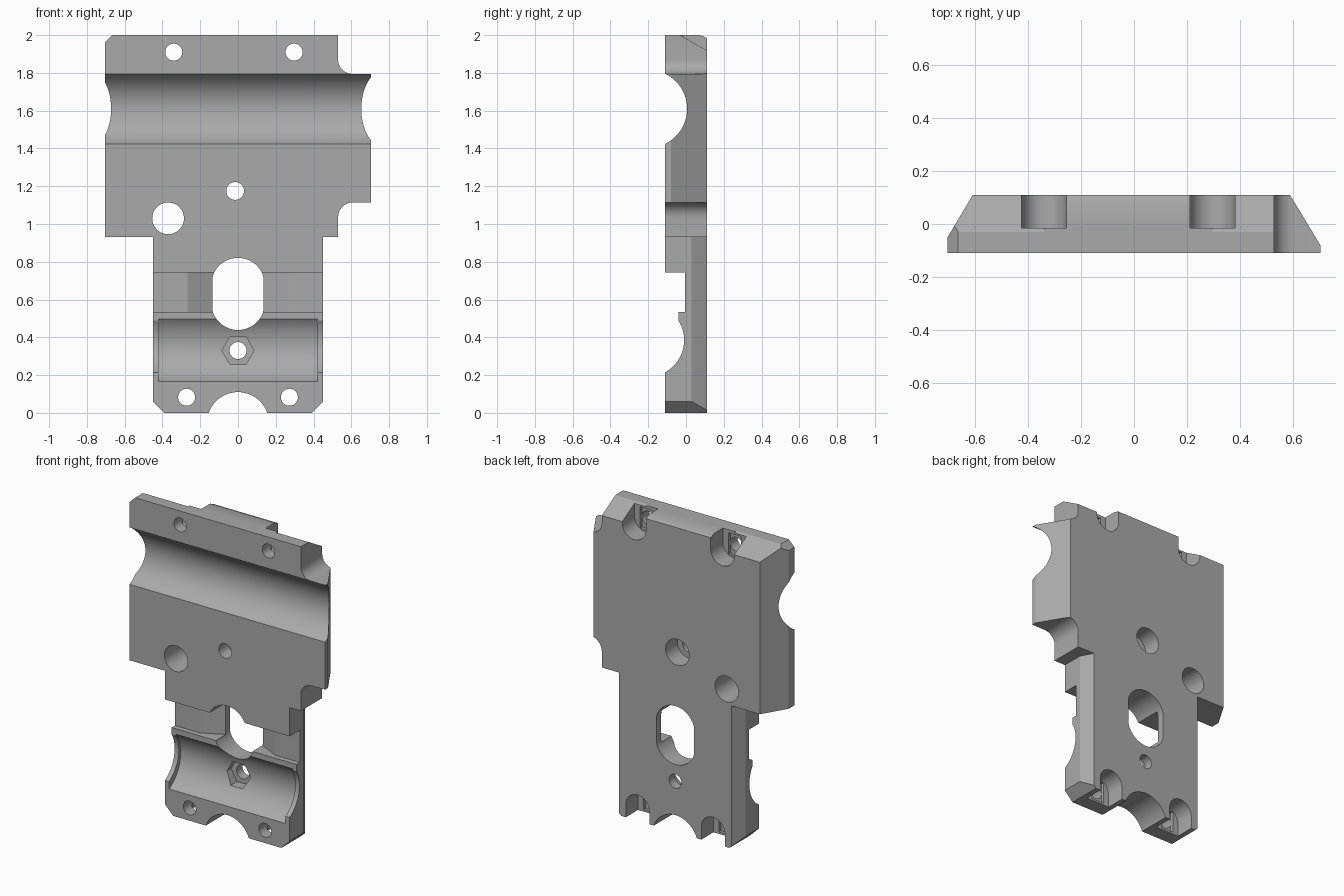
import bpy
import bmesh
from math import sin, cos, pi, radians

cube = bpy.data.objects.get("Cube")
if cube:
    bpy.data.objects.remove(cube, do_unlink=True)

FRONT, BACK = -0.11, 0.11

grey = bpy.data.materials.new("matte grey")
grey.use_nodes = True
grey.diffuse_color = (0.4, 0.4, 0.4, 1)
grey.node_tree.nodes["Principled BSDF"].inputs["Base Color"].default_value = (0.4, 0.4, 0.4, 1)


def prism(name, points, axis, start, end):
    """Extrude a 2D profile along one axis."""
    place = {"x": lambda p, d: (d, p[0], p[1]),
             "y": lambda p, d: (p[0], d, p[1]),
             "z": lambda p, d: (p[0], p[1], d)}[axis]
    bm = bmesh.new()
    low = [bm.verts.new(place(p, start)) for p in points]
    high = [bm.verts.new(place(p, end)) for p in points]
    bm.faces.new(low)
    bm.faces.new(high)
    for i in range(len(points)):
        j = (i + 1) % len(points)
        bm.faces.new((low[i], low[j], high[j], high[i]))
    bmesh.ops.recalc_face_normals(bm, faces=bm.faces)
    mesh = bpy.data.meshes.new(name)
    bm.to_mesh(mesh)
    bm.free()
    mesh.materials.append(grey)
    obj = bpy.data.objects.new(name, mesh)
    bpy.context.collection.objects.link(obj)
    return obj


def arc(cx, cy, r, a0, a1, n=12):
    angles = [radians(a0 + (a1 - a0) * i / n) for i in range(n + 1)]
    return [(cx + r * cos(a), cy + r * sin(a)) for a in angles]


def circle(cx, cy, r, n=48):
    return [(cx + r * cos(2 * pi * i / n), cy + r * sin(2 * pi * i / n)) for i in range(n)]


def box(x0, x1, z0, z1):
    return [(x0, z0), (x1, z0), (x1, z1), (x0, z1)]


# Front outline of the plate, with rounded notches on the left side
outline = [(-0.45, 0.06), (-0.39, 0), (0.39, 0), (0.45, 0.06), (0.45, 0.93), (0.53, 0.93)]
outline += arc(0.61, 1.035, 0.08, 180, 90)
outline += [(0.705, 1.115), (0.705, 1.795)]
outline += arc(0.605, 1.87, 0.075, 270, 180)
outline += [(0.53, 2), (-0.665, 2), (-0.705, 1.96), (-0.705, 0.93), (-0.45, 0.93)]
plate = prism("mounting_plate", outline, "y", FRONT, BACK)


def cut(points, axis, start, end):
    cutter = prism("cutter", points, axis, start, end)
    cutter.hide_render = True
    mod = plate.modifiers.new("cut", "BOOLEAN")
    mod.operation = "DIFFERENCE"
    mod.solver = "EXACT"
    mod.object = cutter
    graph = bpy.context.evaluated_depsgraph_get()
    mesh = bpy.data.meshes.new_from_object(plate.evaluated_get(graph))
    plate.modifiers.clear()
    plate.data = mesh
    bpy.data.objects.remove(cutter, do_unlink=True)


def drill(x, z, r, start=-0.3, end=0.3, n=48):
    cut(circle(x, z, r, n), "y", start, end)


def slope(x0, y0, x1, y1):
    """Wedge outside the line from (x0, y0) to (x1, y1), extended past the back."""
    k = (x1 - x0) / (y1 - y0)
    far = x0 + (0.2 if x0 > 0 else -0.2)
    return [(x0 - k * 0.05, y0 - 0.05), (x1 + k * 0.05, y1 + 0.05),
            (far, y1 + 0.05), (far, y0 - 0.05)]


# Sloped back edges of the wide and narrow halves
cut(slope(-0.705, -0.05, -0.61, BACK), "z", 0.9, 2.1)
cut(slope(0.705, -0.08, 0.59, BACK), "z", 1.0, 1.9)
for side in (-1, 1):
    cut(slope(side * 0.45, 0.03, side * 0.405, BACK), "z", -0.1, 0.93)

# Top back bevel, deep at both ends and slight in the middle
deep = [(-0.03, 2), (0.18, 1.88), (0.18, 2.1), (-0.03, 2.1)]
cut(deep, "x", -0.9, -0.34)
cut(deep, "x", 0.297, 0.9)
cut([(0.075, 2), (0.145, 1.97), (0.145, 2.1), (0.075, 2.1)], "x", -0.35, 0.31)

# Large upper groove
cut(circle(-0.2, 1.61, 0.206, 96), "x", -1, 1)

# Recessed band and shallow step in the lower half
cut([(-0.3, 0.533), (-0.005, 0.533), (-0.005, 0.743), (-0.3, 0.743)], "x", -1, 1)
cut([(-0.3, 0.4), (-0.04, 0.4), (-0.04, 0.54), (-0.3, 0.54)], "x", -1, 1)
cut([(-0.27, -0.006), (0.27, -0.006), (0.13, 0.065), (-0.13, 0.065)], "z", 0.533, 0.743)

# Lower groove with a narrow lip at each end
cut(circle(-0.2045, 0.385, 0.1945, 96), "x", -1, 1)
cut(circle(-0.2045, 0.36, 0.2145, 96), "x", -0.42, 0.42)

# Oval window
window = arc(0, 0.68, 0.141, 0, 180, 24) + arc(0, 0.58, 0.141, 180, 360, 24)
cut([(max(-0.135, min(0.135, x)), z) for x, z in window], "y", -0.3, 0.3)

# Scallop in the bottom edge
cut(circle(0, -0.054, 0.164, 64), "y", -0.3, 0.3)

# Plain hole, counterbored hole and hexagonal pocket
drill(-0.37, 1.03, 0.084)
drill(-0.015, 1.175, 0.047)
drill(-0.015, 1.175, 0.085, -0.01, 0.3)
drill(0, 0.33, 0.045)
drill(0, 0.33, 0.085, -0.3, 0.05, 6)

# Corner bolt holes with rounded slots open to the nearest edge
for x, z in ((-0.34, 1.91), (0.297, 1.91), (-0.272, 0.083), (0.272, 0.083)):
    r = 0.085
    if z > 1:
        slot = arc(x, z, r, 180, 360, 24) + [(x + r, 2.2), (x - r, 2.2)]
    else:
        slot = arc(x, z, r, 0, 180, 24) + [(x - r, -0.2), (x + r, -0.2)]
    drill(x, z, 0.045)
    cut(slot, "y", -0.015, 0.3)
    cut(box(x - 0.045, x + 0.045, z - 0.07, z + 0.07), "y", -0.035, 0.1)

# Smooth the curved walls, keep the machined edges crisp
bpy.ops.object.select_all(action="DESELECT")
plate.select_set(True)
bpy.context.view_layer.objects.active = plate
bpy.ops.object.shade_smooth_by_angle(angle=radians(25))
